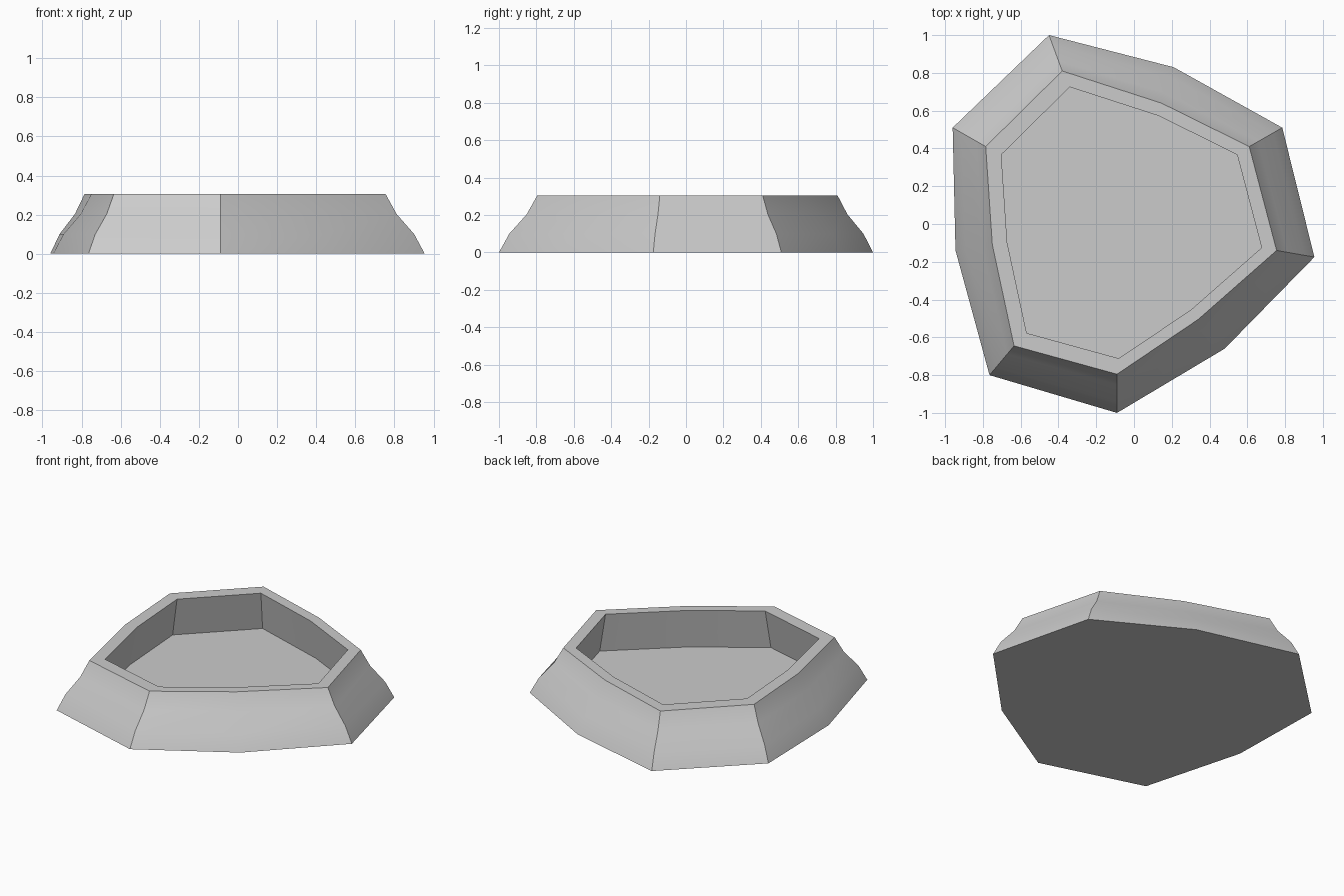
import bpy, bmesh, math
from mathutils import Vector

cube = bpy.data.objects.get("Cube")
if cube:
    bpy.data.objects.remove(cube, do_unlink=True)

HEIGHT = 0.305
FLOOR = 0.045

# Plain grey stone
stone = bpy.data.materials.new("grey_stone")
stone.use_nodes = True
GREY = (0.6, 0.6, 0.6, 1)
stone.diffuse_color = GREY
stone.node_tree.nodes["Principled BSDF"].inputs["Base Color"].default_value = GREY

# Outlines of the foot and the rim: six corners, three bent sides
foot = [(-.45, 1), (-.96, .51), (-.945, -.14), (-.765, -.8), (-.09, -1),
        (.48, -.66), (.955, -.175), (.785, .51), (.21, .83)]
rim = [(-.38, .81), (-.785, .41), (-.75, -.11), (-.635, -.645), (-.09, -.795),
       (.34, -.505), (.755, -.14), (.61, .41), (.145, .64)]


def ring(bm, blend, scale, z):
    """Loop between foot (blend 0) and rim (blend 1), scaled about the middle."""
    points = [Vector(a).lerp(Vector(b), blend) * scale for a, b in zip(foot, rim)]
    return [bm.verts.new((p.x, p.y, z)) for p in points]


# Raised basin: S-curved outer wall, flat lip, undercut inner wall, floor
bm = bmesh.new()
rings = [ring(bm, *r) for r in (
    (0, 1, 0), (.27, 1, .1), (.72, 1, .203), (1, 1, HEIGHT),
    (1, .895, HEIGHT), (1, .96, FLOOR))]
for low, high in zip(rings, rings[1:]):
    for i in range(len(low)):
        j = (i + 1) % len(low)
        bm.faces.new((low[i], low[j], high[j], high[i]))
bm.faces.new(rings[0])
bm.faces.new(rings[-1])
bmesh.ops.recalc_face_normals(bm, faces=bm.faces)

mesh = bpy.data.meshes.new("stone_basin")
bm.to_mesh(mesh)
bm.free()
mesh.materials.append(stone)
basin = bpy.data.objects.new("stone_basin", mesh)
bpy.context.collection.objects.link(basin)

# Smooth the bends, keep the corners sharp
bpy.ops.object.select_all(action="DESELECT")
basin.select_set(True)
bpy.context.view_layer.objects.active = basin
bpy.ops.object.shade_smooth_by_angle(angle=math.radians(30))
